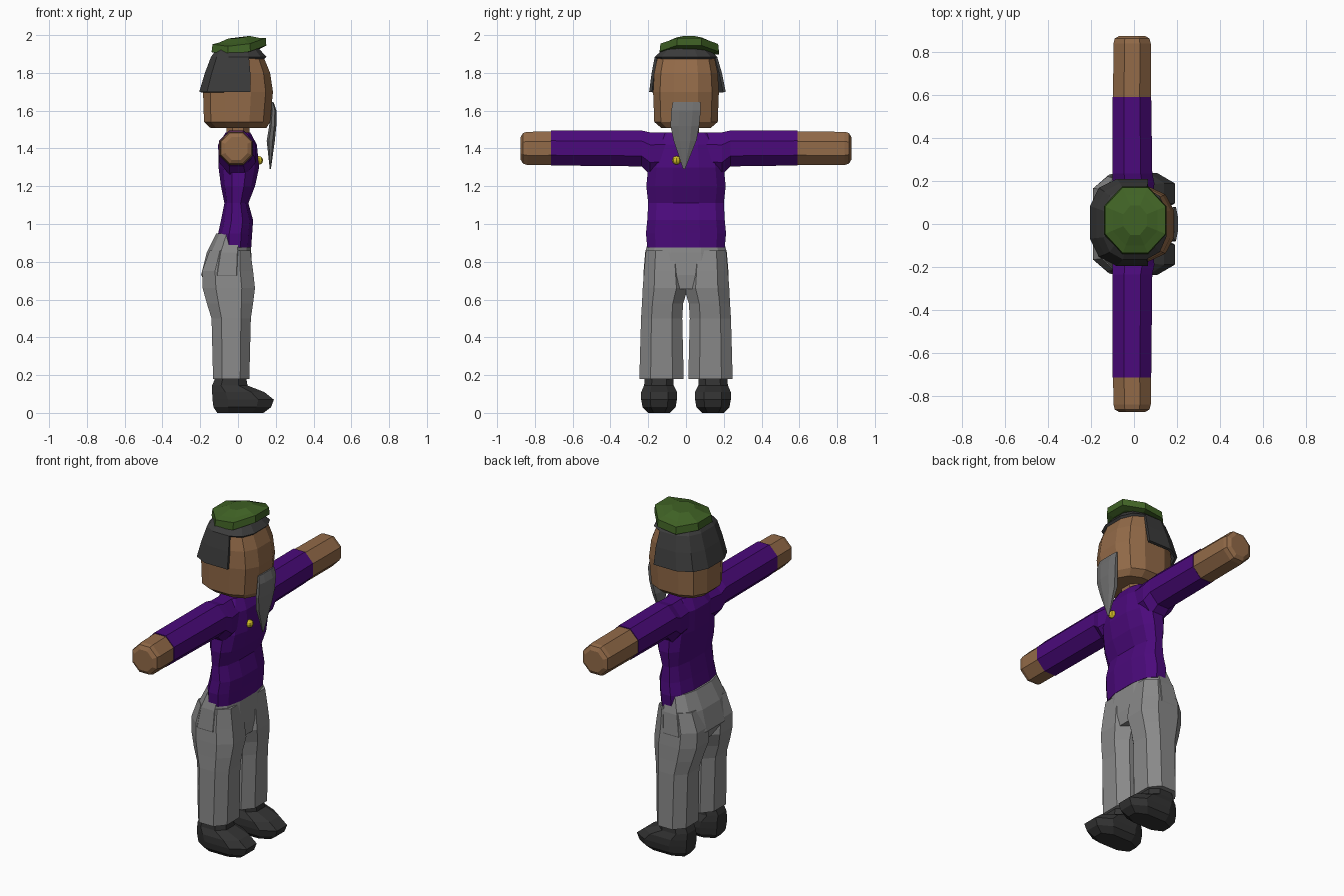
import bpy, bmesh, math


def material(name, r, g, b):
    m = bpy.data.materials.new(name)
    m.diffuse_color = (r, g, b, 1)
    return m


PURPLE = material("purple cloth", 0.07, 0.003, 0.2)
SKIN = material("brown skin", 0.29, 0.145, 0.065)
GREY = material("grey cloth", 0.25, 0.25, 0.25)
BEARD = material("beard grey", 0.16, 0.16, 0.16)
HAIR = material("dark hair", 0.045, 0.045, 0.045)
SHOE = material("shoe black", 0.033, 0.033, 0.033)
GREEN = material("beret green", 0.05, 0.12, 0.018)
YELLOW = material("yellow metal", 0.65, 0.52, 0.02)


def loft(name, rings, mat, n=8, p=0.8, axis="z", keep=None, warp=None):
    """Rounded-box rings (position, u0, u1, v0, v1) skinned along z or y."""
    angles = [2 * math.pi * (i + 0.5) / n for i in range(n)]
    cs = [math.copysign(abs(math.cos(a)) ** p, math.cos(a)) for a in angles]
    sn = [math.copysign(abs(math.sin(a)) ** p, math.sin(a)) for a in angles]
    mc, ms = max(cs), max(sn)
    bm = bmesh.new()
    loops = []
    for t, u0, u1, v0, v1 in rings:
        loop = []
        for c, s in zip(cs, sn):
            u = (u0 + u1) / 2 + (u1 - u0) / 2 * c / mc
            v = (v0 + v1) / 2 + (v1 - v0) / 2 * s / ms
            co = (u, v, t) if axis == "z" else (u, t, v)
            loop.append(bm.verts.new(warp(*co) if warp else co))
        loops.append(loop)
    for a, b in zip(loops, loops[1:]):
        for i in range(n):
            j = (i + 1) % n
            bm.faces.new((a[i], a[j], b[j], b[i]))
    if not keep:
        bm.faces.new(loops[0])
    bm.faces.new(loops[-1])
    bmesh.ops.recalc_face_normals(bm, faces=bm.faces)
    if keep:
        drop = [f for f in bm.faces if not keep(f.calc_center_median())]
        bmesh.ops.delete(bm, geom=drop, context="FACES")
    me = bpy.data.meshes.new(name)
    bm.to_mesh(me)
    bm.free()
    me.materials.append(mat)
    ob = bpy.data.objects.new(name, me)
    bpy.context.collection.objects.link(ob)
    return ob


# Shirt body
loft("shirt", [
    (0.875, -0.105, 0.07, -0.205, 0.205),
    (0.95, -0.105, 0.075, -0.212, 0.212),
    (1.02, -0.09, 0.08, -0.205, 0.205),
    (1.11, -0.072, 0.055, -0.2, 0.2),
    (1.20, -0.09, 0.09, -0.21, 0.21),
    (1.30, -0.103, 0.112, -0.2, 0.2),
    (1.42, -0.105, 0.1, -0.18, 0.18),
    (1.485, -0.065, 0.065, -0.12, 0.12)], PURPLE, n=12)

# Sleeves and hands, the sleeves being of unequal length
for side, cuff, label in ((1, 0.59, "left"), (-1, 0.715, "right")):
    loft(label + "_sleeve", [
        (side * 0.05, -0.09, 0.08, 1.27, 1.485),
        (side * 0.19, -0.1, 0.095, 1.26, 1.485),
        (side * 0.235, -0.1, 0.085, 1.305, 1.495),
        (side * cuff, -0.1, 0.08, 1.31, 1.495)], PURPLE, p=1, axis="y")
    loft(label + "_hand", [
        (side * (cuff - 0.03), -0.098, 0.078, 1.312, 1.49),
        (side * 0.84, -0.095, 0.078, 1.312, 1.488),
        (side * 0.863, -0.09, 0.072, 1.32, 1.482),
        (side * 0.875, -0.068, 0.05, 1.34, 1.46)], SKIN, p=1, axis="y")

# Trousers: seat, then mirrored legs and shoes
loft("trouser_seat", [
    (0.655, -0.15, 0.07, -0.20, 0.20),
    (0.73, -0.195, 0.077, -0.226, 0.226),
    (0.85, -0.165, 0.07, -0.216, 0.216),
    (0.95, -0.115, 0.06, -0.19, 0.19)], GREY, n=12, p=0.75)


def span(side, a, b):
    return (a, b) if side > 0 else (-b, -a)


for side, label in ((1, "left"), (-1, "right")):
    loft(label + "_trouser_leg", [
        (t, x0, x1, *span(side, a, b)) for t, x0, x1, a, b in (
            (0.18, -0.132, 0.06, 0.012, 0.247),
            (0.50, -0.14, 0.068, 0.02, 0.238),
            (0.58, -0.165, 0.08, 0.015, 0.233),
            (0.66, -0.187, 0.09, -0.01, 0.229),
            (0.75, -0.19, 0.08, 0.0, 0.222),
            (0.86, -0.15, 0.065, 0.01, 0.212))], GREY)
    loft(label + "_shoe", [
        (t, x0, x1, *span(side, a, b)) for t, x0, x1, a, b in (
            (0.0, -0.11, 0.135, 0.085, 0.2),
            (0.03, -0.13, 0.175, 0.055, 0.23),
            (0.07, -0.135, 0.19, 0.048, 0.237),
            (0.11, -0.137, 0.14, 0.048, 0.237),
            (0.145, -0.137, 0.05, 0.065, 0.222),
            (0.21, -0.11, 0.04, 0.065, 0.215))], SHOE)

# Neck and head
loft("neck", [(1.46, -0.06, 0.06, -0.07, 0.07),
              (1.53, -0.06, 0.06, -0.07, 0.07)], SKIN)
loft("head", [
    (1.508, -0.145, 0.15, -0.13, 0.13),
    (1.54, -0.18, 0.17, -0.168, 0.168),
    (1.70, -0.185, 0.185, -0.174, 0.174),
    (1.80, -0.165, 0.17, -0.168, 0.168),
    (1.885, -0.13, 0.135, -0.15, 0.15),
    (1.92, -0.09, 0.09, -0.1, 0.1)], SKIN, n=12, p=0.75)

# Hair shell: long at the back and sides, short fringe in front
hair = loft("hair", [
    (1.70, -0.205, 0.19, -0.195, 0.21),
    (1.80, -0.175, 0.175, -0.182, 0.19),
    (1.885, -0.143, 0.15, -0.165, 0.165),
    (1.935, -0.105, 0.105, -0.11, 0.11)], HAIR, n=12, p=0.75,
    keep=lambda c: c.z > 1.87 or c.x < 0.03)
thick = hair.modifiers.new("thickness", "SOLIDIFY")
thick.thickness = 0.015
thick.offset = -1

# Tilted beret with drooping sides
loft("beret", [
    (1.918, -0.11, 0.12, -0.10, 0.14),
    (1.932, -0.14, 0.15, -0.14, 0.175),
    (1.972, -0.135, 0.147, -0.135, 0.17),
    (1.975, -0.10, 0.11, -0.10, 0.135),
    (1.989, -0.05, 0.06, -0.05, 0.085)], GREEN, p=1,
    warp=lambda x, y, z: (x, y, z + 0.12 * x - 1.1 * (y - 0.015) ** 2))

# Pointed beard
loft("beard", [
    (1.29, 0.168, 0.174, -0.015, -0.005),
    (1.44, 0.152, 0.195, -0.065, 0.055),
    (1.52, 0.165, 0.203, -0.082, 0.07),
    (1.60, 0.172, 0.204, -0.078, 0.078),
    (1.645, 0.176, 0.188, -0.07, 0.076)], BEARD, p=0.9)

# Chest button
bpy.ops.mesh.primitive_uv_sphere_add(segments=8, ring_count=6, radius=0.023,
                                     location=(0.11, -0.05, 1.337))
button = bpy.context.object
button.name = "chest_button"
button.data.materials.append(YELLOW)
